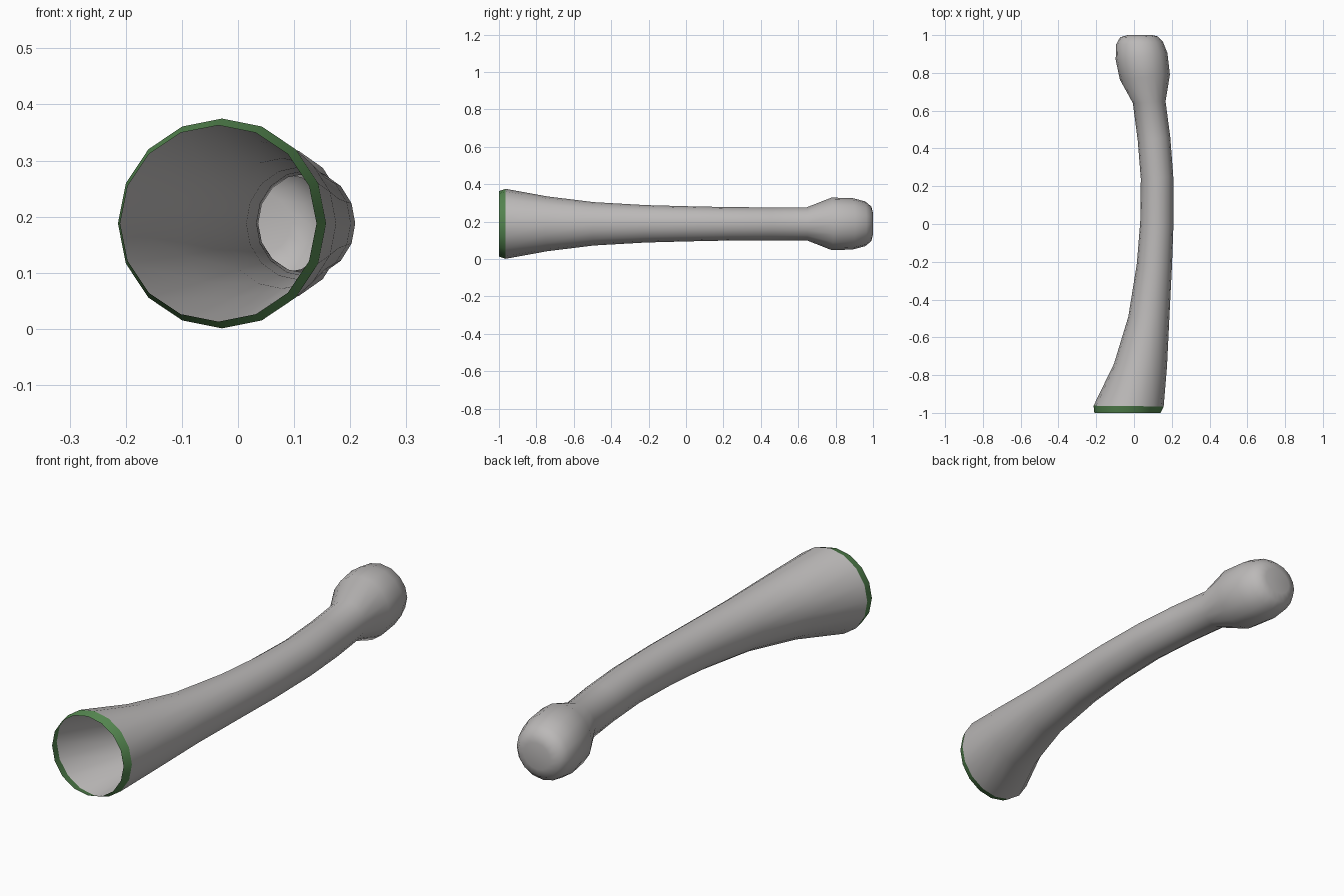
import bpy, bmesh, math
from mathutils import Vector

if "Cube" in bpy.data.objects:
    bpy.data.objects.remove(bpy.data.objects["Cube"], do_unlink=True)

SIDES = 16
MID_Z = 0.188


def material(name, rgb):
    m = bpy.data.materials.new(name)
    m.use_nodes = True
    m.diffuse_color = (*rgb, 1)
    bsdf = m.node_tree.nodes["Principled BSDF"]
    bsdf.inputs["Base Color"].default_value = (*rgb, 1)
    bsdf.inputs["Roughness"].default_value = 0.7
    return m


def loft(name, sections, mat, cap=False):
    """Skin elliptical rings; each section is (left x, y, right x, y, z radius)."""
    bm = bmesh.new()
    rings = []
    for lx, ly, rx, ry, rz in sections:
        left, right = Vector((lx, ly, MID_Z)), Vector((rx, ry, MID_Z))
        centre, half = (left + right) / 2, (right - left) / 2
        ring = []
        for i in range(SIDES):
            t = math.tau * i / SIDES
            ring.append(bm.verts.new(centre + half * math.cos(t) + Vector((0, 0, rz * math.sin(t)))))
        rings.append(ring)
    for a, b in zip(rings, rings[1:]):
        for i in range(SIDES):
            j = (i + 1) % SIDES
            bm.faces.new((a[i], b[i], b[j], a[j]))
    if cap:
        bm.faces.new(rings[-1][::-1])
    mesh = bpy.data.meshes.new(name)
    bm.to_mesh(mesh)
    bm.free()
    mesh.materials.append(mat)
    obj = bpy.data.objects.new(name, mesh)
    bpy.context.collection.objects.link(obj)
    bpy.ops.object.select_all(action='DESELECT')
    obj.select_set(True)
    bpy.context.view_layer.objects.active = obj
    bpy.ops.object.shade_smooth_by_angle(angle=math.radians(50))
    return obj


grey = material("warm grey", (0.50, 0.485, 0.48))
green = material("leaf green", (0.09, 0.24, 0.08))

# Chamfered band around the open mouth
mouth = (-0.214, -0.962, 0.157, -0.966, 0.187)
loft("mouth_rim", [(-0.21, -1.0, 0.14, -1.0, 0.175), mouth], green)

# Curved hollow shaft flaring to the mouth, with a closed bulb at the back
loft("curved_shaft", [
    mouth,
    (-0.106, -0.74, 0.175, -0.75, 0.147),
    (-0.030, -0.49, 0.187, -0.50, 0.116),
    (0.015, -0.21, 0.201, -0.22, 0.100),
    (0.033, 0.01, 0.209, 0.00, 0.094),
    (0.036, 0.24, 0.208, 0.25, 0.089),
    (0.020, 0.44, 0.192, 0.46, 0.088),
    (-0.006, 0.64, 0.167, 0.65, 0.088),
    (-0.075, 0.765, 0.190, 0.79, 0.140),
    (-0.097, 0.87, 0.177, 0.905, 0.138),
    (-0.095, 0.95, 0.153, 0.965, 0.120),
    (-0.074, 0.988, 0.126, 0.993, 0.093),
    (-0.035, 1.0, 0.095, 1.0, 0.058),
], grey, cap=True)
